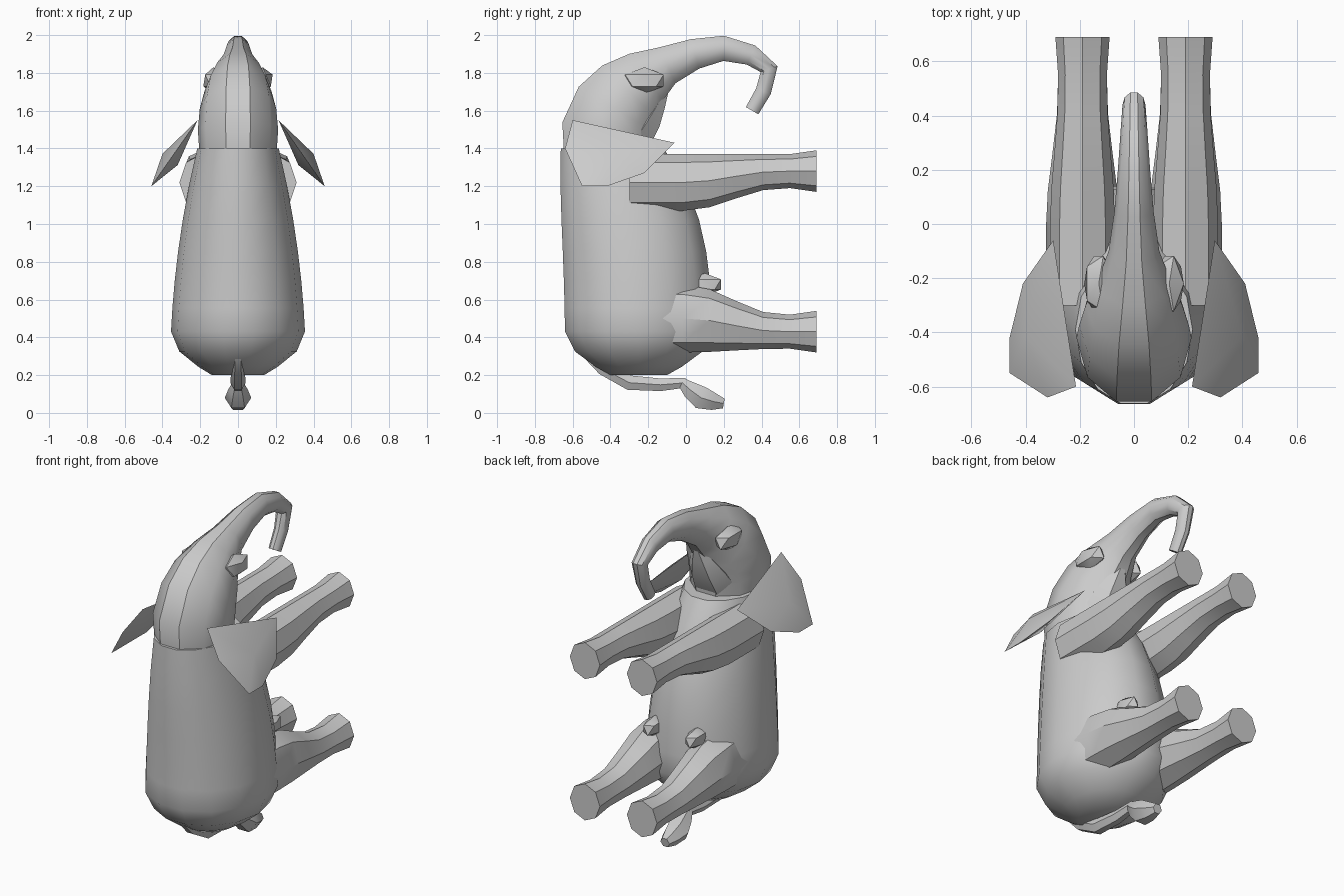
import bpy, bmesh
from math import sin, cos, pi, radians
from mathutils import Matrix, Vector

if "Cube" in bpy.data.objects:
    bpy.data.objects.remove(bpy.data.objects["Cube"], do_unlink=True)

# Single grey hide colour
hide = bpy.data.materials.new("grey_hide")
hide.use_nodes = True
hide.diffuse_color = (0.6, 0.6, 0.6, 1)
shader = hide.node_tree.nodes["Principled BSDF"]
shader.inputs["Base Color"].default_value = hide.diffuse_color


def finish(name, bm):
    bmesh.ops.recalc_face_normals(bm, faces=bm.faces[:])
    mesh = bpy.data.meshes.new(name)
    bm.to_mesh(mesh)
    bm.free()
    mesh.materials.append(hide)
    part = bpy.data.objects.new(name, mesh)
    bpy.context.collection.objects.link(part)
    bpy.ops.object.select_all(action="DESELECT")
    part.select_set(True)
    bpy.context.view_layer.objects.active = part
    bpy.ops.object.shade_smooth_by_angle(angle=radians(35))


def skin(name, sections, sides):
    """Cover elliptical sections, each a centre, normal, depth and width, with a capped tube."""
    bm = bmesh.new()
    rings = []
    for centre, normal, depth, width in sections:
        ring = []
        for k in range(sides):
            angle = 2 * pi * k / sides
            offset = normal * depth * sin(angle)
            offset.x += width * cos(angle)
            ring.append(bm.verts.new(centre + offset))
        rings.append(ring)
    for lower, upper in zip(rings, rings[1:]):
        for k in range(sides):
            bm.faces.new((lower[k - 1], lower[k], upper[k], upper[k - 1]))
    bm.faces.new(rings[0])
    bm.faces.new(rings[-1])
    finish(name, bm)


def sweep(name, points, sides, flatten):
    """Tube through (y, z, radius) points, rounded by a spline, on the centre plane."""
    knots = [Vector(p) for p in points]
    path = [knots[0]]
    for i in range(len(knots) - 1):
        before, start = knots[max(i - 1, 0)], knots[i]
        end, after = knots[i + 1], knots[min(i + 2, len(knots) - 1)]
        middle = (start + end) / 2 + (start + end - before - after) / 16
        path += [middle, end]
    sections = []
    for i, (y, z, radius) in enumerate(path):
        along = path[min(i + 1, len(path) - 1)] - path[max(i - 1, 0)]
        normal = Vector((0, -along.y, along.x)).normalized()
        sections.append((Vector((0, y, z)), normal, radius, radius * flatten))
    skin(name, sections, sides)


def lump(name, centre, size):
    bm = bmesh.new()
    place = Matrix.LocRotScale(Vector(centre), None, Vector(size))
    bmesh.ops.create_icosphere(bm, subdivisions=1, radius=1, matrix=place)
    finish(name, bm)


def body():
    """Rounded rump below, tapering and leaning back towards the neck."""
    sections = []
    steps = 9
    for i in range(steps + 1):
        t = (i / steps) ** 1.5
        rump = sin(pi / 2 * min(1, 4 * t + 0.25))
        centre = Vector((0, -0.25 - 0.14 * t ** 3, 0.2 + 1.2 * t))
        depth = 0.4 * rump * (1 - 0.3 * t ** 4)
        width = 0.36 * rump * (1 - 0.4 * t ** 2)
        sections.append((centre, Vector((0, 1, 0)), depth, width))
    skin("body", sections, 14)


def leg(name, side, hip_z, foot_z, thigh):
    """Thick at the hip, easing to a slim ankle, then a flared foot."""
    start, ankle, sole = -0.3, 0.55, 0.69
    up = Vector((0, 0, 1))
    sections = []
    steps = 6
    for i in range(steps + 1):
        y = start + (ankle - start) * i / steps
        t = max(0, min(1, 1 - 2 * y))
        ease = t * t * (3 - 2 * t)
        centre = Vector((side * 0.19, y, foot_z + (hip_z - foot_z) * ease))
        depth = 0.09 + (thigh - 0.09) * ease
        width = 0.09 + (thigh - 0.09) * ease / 2
        sections.append((centre, up, depth, width))
    sections.append((Vector((side * 0.19, sole, foot_z)), up, 0.11, 0.1))
    skin(name, sections, 8)


def ear(name, side, rim):
    """Flap sloping outwards as it drops, ridged in the middle on both faces."""
    bm = bmesh.new()
    points = [Vector((0.2 + 0.7 * (1.57 - z), y, z)) for y, z in rim]
    middle = sum(points, Vector()) / len(points)
    ridge = Vector((0.04, 0, 0.03))
    mirror = Matrix.Scale(side, 3, Vector((1, 0, 0)))
    verts = [bm.verts.new(mirror @ p) for p in points]
    for hub in (middle + ridge, middle - ridge):
        peak = bm.verts.new(mirror @ hub)
        for k in range(len(verts)):
            bm.faces.new((verts[k - 1], verts[k], peak))
    finish(name, bm)


body()

# Neck, head and curled trunk in one sweep
sweep("head_and_trunk", [
    (-0.4, 1.2, 0.22), (-0.42, 1.5, 0.25), (-0.3, 1.7, 0.21), (-0.1, 1.84, 0.11),
    (0.2, 1.93, 0.07), (0.44, 1.82, 0.05), (0.35, 1.6, 0.04)], 10, 0.85)

# Pointed lower jaw
sweep("lower_jaw", [(-0.3, 1.4, 0.1), (-0.2, 1.55, 0.08), (-0.11, 1.7, 0.02)], 6, 1.5)

# Tail hugging the rump, with a tuft
sweep("tail", [(-0.62, 0.6, 0.02), (-0.55, 0.34, 0.03), (-0.3, 0.16, 0.045), (0, 0.16, 0.03)], 6, 0.9)
sweep("tail_tuft", [(-0.02, 0.16, 0.03), (0.08, 0.08, 0.07), (0.2, 0.05, 0.03)], 6, 1)

# Paired parts
ear_rim = [(-0.6, 1.55), (-0.06, 1.43), (-0.22, 1.27), (-0.42, 1.2), (-0.55, 1.2), (-0.64, 1.4)]
for label, side in (("left", 1), ("right", -1)):
    ear(label + "_ear", side, ear_rim)
    leg(label + "_front_leg", side, 1.22, 1.28, 0.15)
    leg(label + "_hind_leg", side, 0.5, 0.43, 0.18)
    lump(label + "_cheek", (side * 0.13, -0.22, 1.76), (0.06, 0.12, 0.07))
    lump(label + "_thigh_fold", (side * 0.14, 0.1, 0.68), (0.05, 0.1, 0.06))
